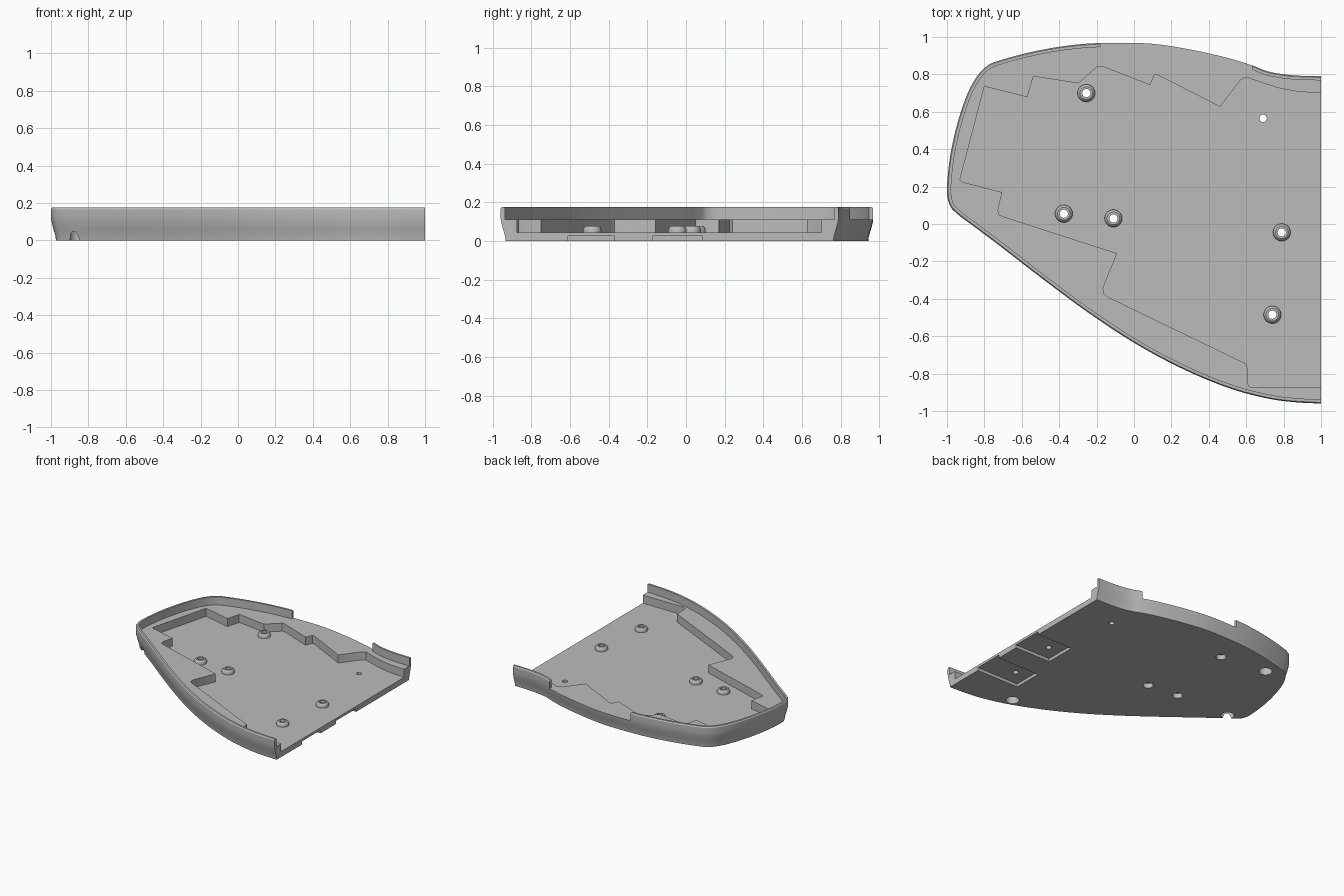
import bpy
import bmesh
import math
from mathutils import Vector

if "Cube" in bpy.data.objects:
    bpy.data.objects.remove(bpy.data.objects["Cube"], do_unlink=True)

grey = bpy.data.materials.new("plain_grey")
grey.use_nodes = True
grey.diffuse_color = (0.5, 0.5, 0.5, 1)
grey.node_tree.nodes["Principled BSDF"].inputs["Base Color"].default_value = grey.diffuse_color

FLOOR, LEDGE, ABOVE = 0.045, 0.11, 0.3


def smooth_path(points, steps=5):
    """Catmull-Rom curve through the points."""
    pts = [Vector(p) for p in points]
    pts = [pts[0]] + pts + [pts[-1]]
    path = []
    for a, b, c, d in zip(pts, pts[1:], pts[2:], pts[3:]):
        for i in range(steps):
            t = i / steps
            path.append(0.5 * (2 * b + (c - a) * t + (2 * a - 5 * b + 4 * c - d) * t ** 2
                               + (3 * b - a - 3 * c + d) * t ** 3))
    return path + [pts[-1]]


def inset(path, amount):
    """Move an open path inwards; its ends slide along the straight cut side."""
    moved = []
    last = len(path) - 1
    for i, p in enumerate(path):
        if i == 0:
            tangent = Vector((-1, 0))
        elif i == last:
            tangent = Vector((1, 0))
        else:
            tangent = (path[i + 1] - path[i - 1]).normalized()
        moved.append(p + amount * Vector((tangent.y, -tangent.x)))
    return moved


def loft(name, sections):
    """Closed solid from (outline, height) sections stacked upwards."""
    bm = bmesh.new()
    rings = [[bm.verts.new((p[0], p[1], z)) for p in outline] for outline, z in sections]
    bm.faces.new(rings[0])
    bm.faces.new(rings[-1])
    for low, high in zip(rings, rings[1:]):
        for i in range(len(low)):
            bm.faces.new((low[i - 1], low[i], high[i], high[i - 1]))
    bmesh.ops.recalc_face_normals(bm, faces=bm.faces)
    mesh = bpy.data.meshes.new(name)
    bm.to_mesh(mesh)
    bm.free()
    mesh.materials.append(grey)
    obj = bpy.data.objects.new(name, mesh)
    bpy.context.collection.objects.link(obj)
    return obj


def prism(name, outline, low, high):
    return loft(name, [(outline, low), (outline, high)])


def box(name, x0, x1, y0, y1, low, high):
    return prism(name, [(x0, y0), (x1, y0), (x1, y1), (x0, y1)], low, high)


def turned(name, centre, profile, sides=32):
    """Round solid from (radius, height) pairs."""
    def circle(r):
        return [(centre[0] + r * math.cos(math.tau * i / sides),
                 centre[1] + r * math.sin(math.tau * i / sides)) for i in range(sides)]
    return loft(name, [(circle(r), z) for r, z in profile])


def combine(target, tool, operation="DIFFERENCE"):
    tool.hide_render = True
    mod = target.modifiers.new(tool.name, "BOOLEAN")
    mod.operation = operation
    mod.solver = "EXACT"
    mod.object = tool
    bpy.context.view_layer.objects.active = target
    bpy.ops.object.modifier_apply(modifier=mod.name)
    bpy.data.objects.remove(tool, do_unlink=True)


# Outer shell: outline with a flared side profile
outline = smooth_path([
    (1, -.96), (.85, -.952), (.7, -.93), (.5, -.875), (.25, -.77), (0, -.635), (-.25, -.47),
    (-.5, -.285), (-.72, -.115), (-.86, -.01), (-.94, .05), (-.985, .1), (-1, .19),
    (-.98, .38), (-.935, .57), (-.875, .73), (-.8, .835), (-.7, .88), (-.5, .93),
    (-.3, .96), (-.1, .97), (.1, .965), (.3, .935), (.5, .89), (.62, .853), (.72, .815),
    (.85, .795), (1, .79)])
side_profile = [(.027, 0), (.024, .025), (.013, .06), (.003, .1), (0, .125), (0, .166), (.006, .175)]
shell = loft("tray_shell", [(inset(outline, d), z) for d, z in side_profile])

# Cavity inside the thin rim, down to the ledge
rim_inner = inset(outline, 0.022)
rim_inner = [(1.1, rim_inner[0].y)] + rim_inner + [(1.1, rim_inner[-1].y)]
combine(shell, prism("rim_cavity", rim_inner, LEDGE, ABOVE))

# Gap in the rear rim
combine(shell, box("rear_gap", -.18, .63, .6, 1.2, LEDGE, ABOVE))

# Angular pocket down to the floor
pocket = [
    (1.1, -.875), (.635, -.875), (.615, -.868), (.608, -.85), (.605, -.75), (-.14, -.39),
    (-.163, -.37), (-.165, -.34), (-.09, -.157), (-.7, .04), (-.722, .05), (-.727, .075),
    (-.705, .17), (-.92, .225), (-.93, .24), (-.8, .735), (-.57, .678), (-.54, .785),
    (-.525, .787), (-.295, .752), (-.195, .843), (-.17, .843), (.085, .743), (.11, .797),
    (.13, .795), (.46, .627), (.57, .77), (.6, .785), (.7, .75), (.78, .725), (.88, .707),
    (1, .7), (1.1, .7)]
combine(shell, prism("floor_pocket", pocket, FLOOR, ABOVE))

# Shallow recesses under the floor, open at the cut side
for x, y0, y1 in ((.62, -.61, -.37), (.68, -.17, .085)):
    combine(shell, box("under_recess", x, 1.1, y0, y1, -.1, .025))

# Screw bosses with counterbored through holes
bosses = [(-.255, .7), (-.375, .055), (-.11, .03), (.79, -.045), (.74, -.485)]
for spot in bosses:
    combine(shell, turned("screw_boss", spot,
                          [(.047, .035), (.047, .06), (.042, .071), (.034, .077)]), "UNION")
for spot in bosses:
    combine(shell, turned("screw_hole", spot, [(.022, -.1), (.022, ABOVE)]))
for spot in bosses[:3]:
    combine(shell, turned("counterbore", spot, [(.038, -.1), (.038, .04)]))

# Small plain hole and blind foot sockets
combine(shell, turned("pin_hole", (.69, .565), [(.02, -.1), (.02, ABOVE)]))
for spot in ((-.645, .75), (-.85, .065), (.52, -.785)):
    combine(shell, turned("foot_socket", spot, [(.05, -.1), (.05, .06)]))

# Smooth curved sides, sharp edges kept
bpy.ops.object.select_all(action="DESELECT")
shell.select_set(True)
bpy.context.view_layer.objects.active = shell
bpy.ops.object.shade_smooth_by_angle(angle=math.radians(30))
